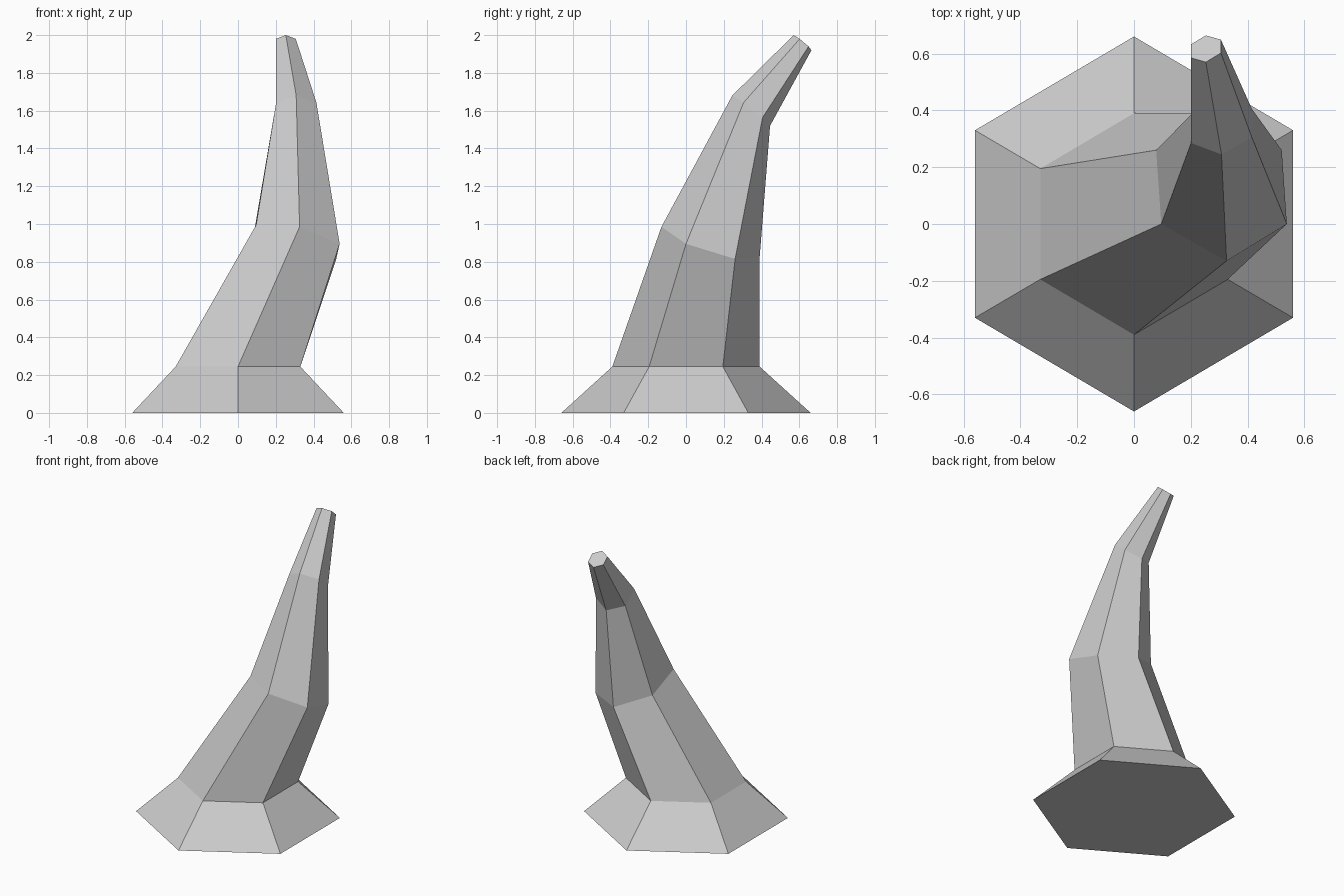
import bpy, bmesh
from mathutils import Vector

cube = bpy.data.objects.get("Cube")
if cube:
    bpy.data.objects.remove(cube, do_unlink=True)


def make_material(name, colour):
    mat = bpy.data.materials.new(name)
    mat.use_nodes = True
    mat.diffuse_color = colour
    mat.node_tree.nodes["Principled BSDF"].inputs["Base Color"].default_value = colour
    return mat


def hexagon(centre, front, side):
    """Six points of a tilted hexagon from its front corner and its back-left corner."""
    c, f, s = Vector(centre), Vector(front), Vector(side)
    half = [f, f + s, s]
    return [c + p for p in half] + [c - p for p in half]


# Sections from the foot to the tip: centre, front corner offset, back-left corner offset
sections = [
    ((0, 0, 0), (0, -0.66, 0), (0.56, 0.33, 0)),
    ((0, 0, 0.245), (0, -0.39, 0), (0.33, 0.195, 0)),
    ((0.308, 0.13, 0.905), (0.018, -0.26, 0.08), (0.212, 0.13, -0.09)),
    ((0.308, 0.345, 1.6), (0, -0.1, 0.08), (0.107, 0.06, -0.037)),
    ((0.253, 0.617, 1.96), (0, -0.047, 0.04), (0.053, 0.032, -0.02)),
]

# Curved horn with a flared foot, lofted through the sections
bm = bmesh.new()
rings = [[bm.verts.new(p) for p in hexagon(*s)] for s in sections]
for low, high in zip(rings, rings[1:]):
    for i in range(6):
        j = (i + 1) % 6
        bm.faces.new((low[i], low[j], high[j], high[i]))
bm.faces.new(rings[0][::-1])
bm.faces.new(rings[-1])
bmesh.ops.recalc_face_normals(bm, faces=bm.faces[:])

mesh = bpy.data.meshes.new("curved_horn")
bm.to_mesh(mesh)
bm.free()
mesh.materials.append(make_material("light grey", (0.6, 0.6, 0.6, 1)))
horn = bpy.data.objects.new("curved_horn", mesh)
bpy.context.collection.objects.link(horn)
